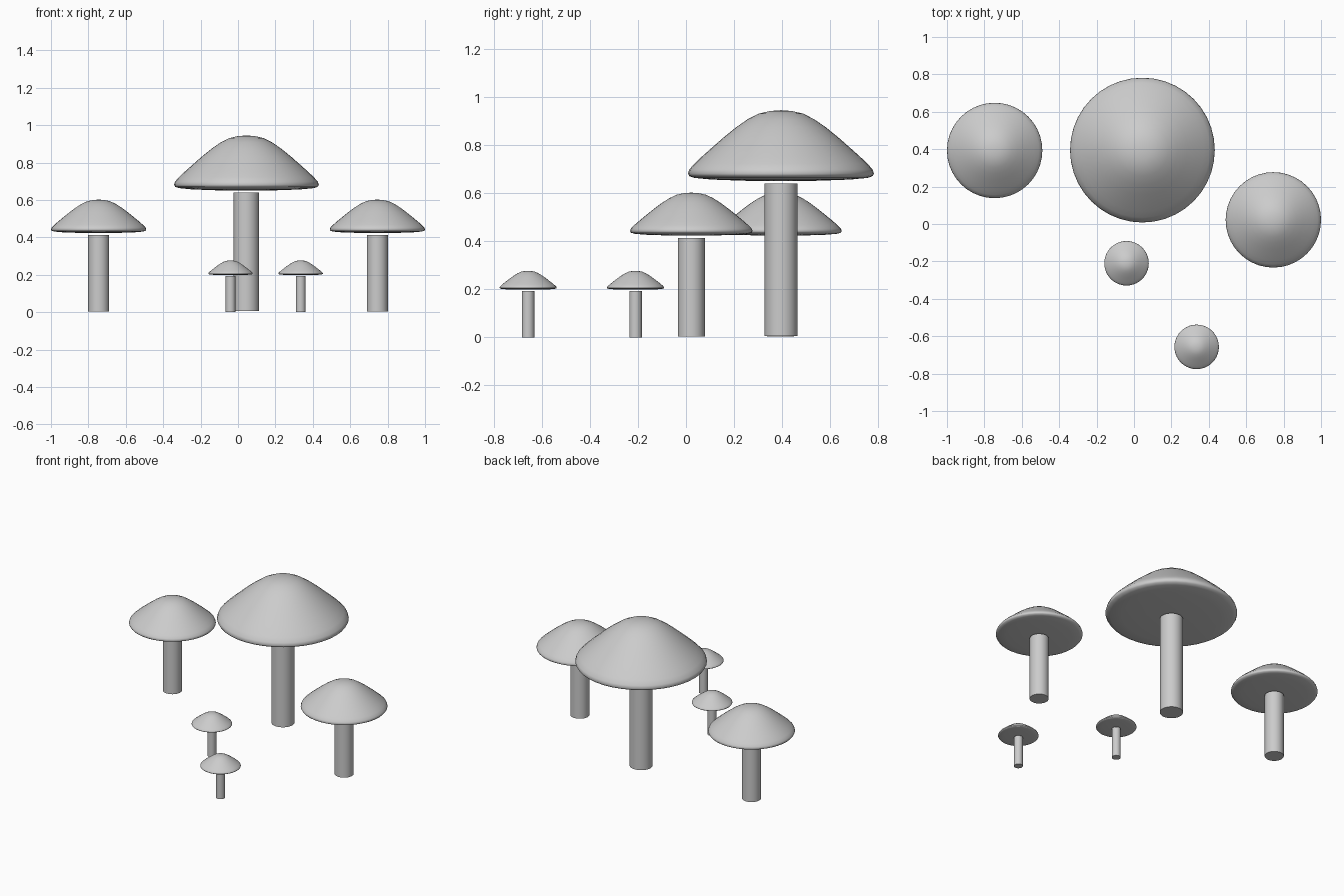
import bpy, math

if "Cube" in bpy.data.objects:
    bpy.data.objects.remove(bpy.data.objects["Cube"])

# Cap profile: (radius fraction, height fraction), bottom centre to crown
CAP = [(0, 0), (0.4, 0.005), (0.75, 0.022), (0.93, 0.045), (0.985, 0.07), (1.0, 0.105),
       (0.985, 0.165), (0.93, 0.245), (0.85, 0.345), (0.75, 0.462), (0.62, 0.612),
       (0.485, 0.756), (0.36, 0.87), (0.24, 0.95), (0.12, 0.988), (0, 1)]
SEGMENTS = 40


def lathe(name, profile, x, y, angle):
    """Revolve a profile that starts and ends on the axis."""
    verts = [(0, 0, profile[0][1])]
    rings = profile[1:-1]
    for r, z in rings:
        for i in range(SEGMENTS):
            a = 2 * math.pi * i / SEGMENTS
            verts.append((r * math.cos(a), r * math.sin(a), z))
    verts.append((0, 0, profile[-1][1]))
    last = len(verts) - 1
    faces = []
    for i in range(SEGMENTS):
        j = (i + 1) % SEGMENTS
        faces.append((0, 1 + j, 1 + i))
        for k in range(len(rings) - 1):
            a, b = 1 + k * SEGMENTS, 1 + (k + 1) * SEGMENTS
            faces.append((a + i, a + j, b + j, b + i))
        top = 1 + (len(rings) - 1) * SEGMENTS
        faces.append((top + i, top + j, last))
    mesh = bpy.data.meshes.new(name)
    mesh.from_pydata(verts, [], faces)
    obj = bpy.data.objects.new(name, mesh)
    obj.location = (x, y, 0)
    bpy.context.collection.objects.link(obj)
    bpy.ops.object.select_all(action='DESELECT')
    obj.select_set(True)
    bpy.context.view_layer.objects.active = obj
    bpy.ops.object.shade_smooth_by_angle(angle=math.radians(angle))


def mushroom(label, x, y, cap_r, cap_z, top_z, stem_r, stem_z0, stem_z1):
    cap = [(r * cap_r, cap_z + h * (top_z - cap_z)) for r, h in CAP]
    lathe(label + "_cap", cap, x, y, 60)
    stem = [(0, stem_z0), (stem_r, stem_z0), (stem_r, stem_z1), (0, stem_z1)]
    lathe(label + "_stem", stem, x, y, 30)


# One large, two medium and two small mushrooms
mushroom("large", 0.045, 0.395, 0.387, 0.65, 0.945, 0.068, 0.006, 0.64)
for side, x, y in (("left", -0.745, 0.393), ("right", 0.745, 0.022)):
    mushroom("medium_" + side, x, y, 0.255, 0.423, 0.602, 0.056, 0.004, 0.413)
for place, x, y in (("rear", -0.04, -0.21), ("front", 0.335, -0.657)):
    mushroom("small_" + place, x, y, 0.119, 0.198, 0.277, 0.026, 0, 0.193)
